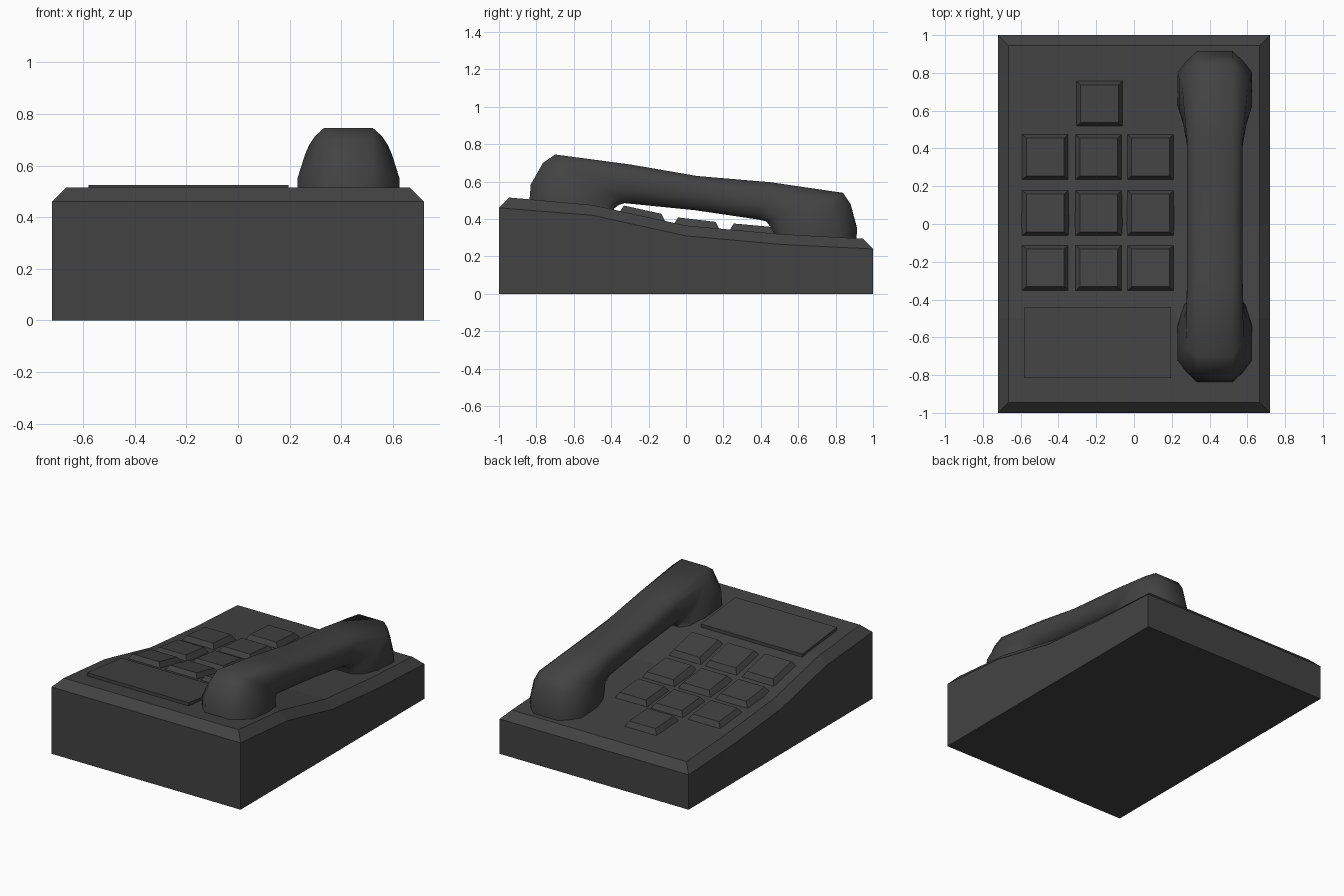
import bpy, bmesh, math

if "Cube" in bpy.data.objects:
    bpy.data.objects.remove(bpy.data.objects["Cube"])

plastic = bpy.data.materials.new("charcoal_plastic")
plastic.diffuse_color = (0.055, 0.055, 0.055, 1)
plastic.use_nodes = True
plastic.node_tree.nodes["Principled BSDF"].inputs["Base Color"].default_value = plastic.diffuse_color

# Deck height profile (y, z)
DECK = [(-0.945, 0.515), (-0.5, 0.475), (0, 0.365), (0.5, 0.32), (0.945, 0.295)]
RIM = [(-1, 0.46), (-0.5, 0.42), (0, 0.31), (0.5, 0.265), (1, 0.24)]


def deck_z(y):
    for (y0, z0), (y1, z1) in zip(DECK, DECK[1:]):
        if y <= y1:
            return z0 + (z1 - z0) * (y - y0) / (y1 - y0)
    return DECK[-1][1]


def loft(name, rings, caps):
    """Skin closed rings; caps lists the index loops that close each end."""
    bm = bmesh.new()
    vs = [[bm.verts.new(p) for p in ring] for ring in rings]
    n = len(rings[0])
    for a, b in zip(vs, vs[1:]):
        for i in range(n):
            j = (i + 1) % n
            bm.faces.new((a[i], a[j], b[j], b[i]))
    for cap in caps:
        bm.faces.new([vs[0][i] for i in cap])
        bm.faces.new([vs[-1][i] for i in cap])
    bmesh.ops.recalc_face_normals(bm, faces=bm.faces)
    me = bpy.data.meshes.new(name)
    bm.to_mesh(me)
    bm.free()
    me.materials.append(plastic)
    ob = bpy.data.objects.new(name, me)
    bpy.context.collection.objects.link(ob)
    return ob


# Sloped body with chamfered rim
rings = []
for (yr, zr), (yd, zd) in zip(RIM, DECK):
    rings.append([(-0.72, yr, 0), (-0.72, yr, zr), (-0.665, yd, zd),
                  (0.665, yd, zd), (0.72, yr, zr), (0.72, yr, 0)])
loft("phone_body", rings, [(0, 1, 4, 5), (1, 2, 3, 4)])


def pad(name, cx, cy, hx, hy, tx, ty, height):
    """Tapered block that follows the deck slope."""
    def ring(rx, ry, dz):
        return [(cx + sx * rx, cy + sy * ry, deck_z(cy + sy * ry) + dz)
                for sx, sy in ((-1, -1), (1, -1), (1, 1), (-1, 1))]
    return loft(name, [ring(hx, hy, -0.01), ring(tx, ty, height)], [(0, 1, 2, 3)])


# Keypad: three rows of three plus one key above the middle column
cols = (-0.47, -0.187, 0.087)
keys = [(x, y) for y in (-0.232, 0.058, 0.355) for x in cols] + [(-0.183, 0.637)]
for i, (x, y) in enumerate(keys):
    pad(f"key_{i + 1}", x, y, 0.128, 0.125, 0.1, 0.1, 0.034)

# Label plate
pad("label_plate", -0.1925, -0.6275, 0.3875, 0.1875, 0.3875, 0.1875, 0.022)

# Handset: sections along a U path (outer y, z, inner y, z, half width)
SECTIONS = [
    (-0.84, 0.46, -0.37, 0.42, 0.197),
    (-0.83, 0.585, -0.385, 0.455, 0.197),
    (-0.765, 0.70, -0.36, 0.475, 0.168),
    (-0.70, 0.745, -0.33, 0.485, 0.152),
    (-0.30, 0.692, -0.29, 0.481, 0.147),
    (0.06, 0.63, 0.05, 0.447, 0.147),
    (0.45, 0.597, 0.39, 0.397, 0.147),
    (0.84, 0.54, 0.43, 0.387, 0.175),
    (0.88, 0.48, 0.45, 0.36, 0.19),
    (0.915, 0.35, 0.47, 0.325, 0.197),
    (0.91, 0.27, 0.48, 0.28, 0.197),
]
rings = []
for yo, zo, yi, zi, w in SECTIONS:
    half = [(0, 0.095), (0.12, (0.095 + w) / 2 + 0.006), (0.25, w),
            (0.65, w), (0.9, w * 0.82), (1, w * 0.55)]
    outline = half + [(t, -x) for t, x in reversed(half)]
    rings.append([(0.428 + x, yo + (yi - yo) * t, zo + (zi - zo) * t)
                  for t, x in outline])
handset = loft("handset", rings, [tuple(range(12))])
bpy.ops.object.select_all(action='DESELECT')
handset.select_set(True)
bpy.context.view_layer.objects.active = handset
bpy.ops.object.shade_smooth_by_angle(angle=math.radians(50))
